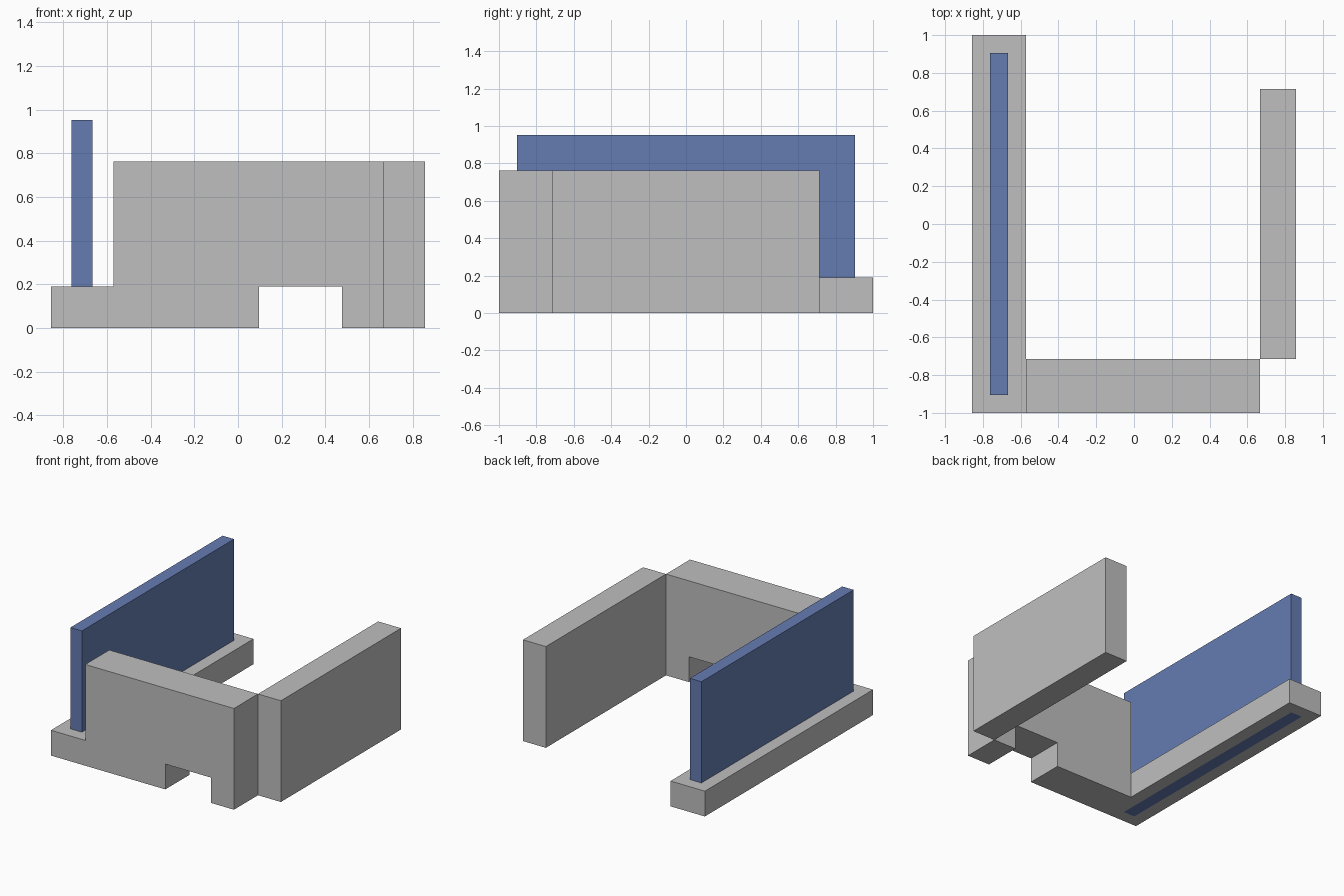
import bpy, bmesh

if "Cube" in bpy.data.objects:
    bpy.data.objects.remove(bpy.data.objects["Cube"])

U = 2 / 21  # module size: every dimension is a multiple of it


def material(name, rgb):
    m = bpy.data.materials.new(name)
    m.diffuse_color = (*rgb, 1)
    m.use_nodes = True
    m.node_tree.nodes["Principled BSDF"].inputs["Base Color"].default_value = m.diffuse_color
    return m


grey = material("light grey", (0.52, 0.52, 0.52))
blue = material("muted blue", (0.13, 0.202, 0.445))


def extrude_profile(name, profile, y0, y1, mat):
    """Extrude an x-z outline from y0 to y1, all in modules."""
    bm = bmesh.new()
    face = bm.faces.new([bm.verts.new((x * U, y0 * U, z * U)) for x, z in profile])
    ext = bmesh.ops.extrude_face_region(bm, geom=[face])
    verts = [v for v in ext["geom"] if isinstance(v, bmesh.types.BMVert)]
    bmesh.ops.translate(bm, verts=verts, vec=(0, (y1 - y0) * U, 0))
    bmesh.ops.recalc_face_normals(bm, faces=bm.faces)
    mesh = bpy.data.meshes.new(name)
    bm.to_mesh(mesh)
    bm.free()
    mesh.materials.append(mat)
    ob = bpy.data.objects.new(name, mesh)
    bpy.context.collection.objects.link(ob)
    return ob


def box(name, x0, x1, y0, y1, z0, z1, mat):
    return extrude_profile(name, [(x0, z0), (x1, z0), (x1, z1), (x0, z1)], y0, y1, mat)


def boolean(ob, tool, operation):
    """Apply a boolean and discard the tool."""
    mod = ob.modifiers.new(operation.lower(), "BOOLEAN")
    mod.operation, mod.solver, mod.object = operation, "EXACT", tool
    tool.hide_render = True
    bpy.context.view_layer.objects.active = ob
    bpy.ops.object.modifier_apply(modifier=mod.name)
    bpy.data.objects.remove(tool)


# Front wall with a low step on the left and a floor-level notch
front = [(-9, 0), (1, 0), (1, 2), (5, 2), (5, 0), (7, 0), (7, 8), (-6, 8), (-6, 2), (-9, 2)]
wall = extrude_profile("front_wall_and_base_rail", front, -10.5, -7.5, grey)

# Long base rail joined to the wall, with a through slot for the panel
boolean(wall, box("base_rail", -9, -6, -10.5, 10.5, 0, 2, grey), "UNION")
boolean(wall, box("slot_cutter", -8, -7, -9.5, 9.5, -1, 3, grey), "DIFFERENCE")

# Upright panel seated in the slot
box("upright_panel", -8, -7, -9.5, 9.5, 0, 10, blue)

# Separate side wall touching the front wall at its corner
box("side_wall", 7, 9, -7.5, 7.5, 0, 8, grey)
